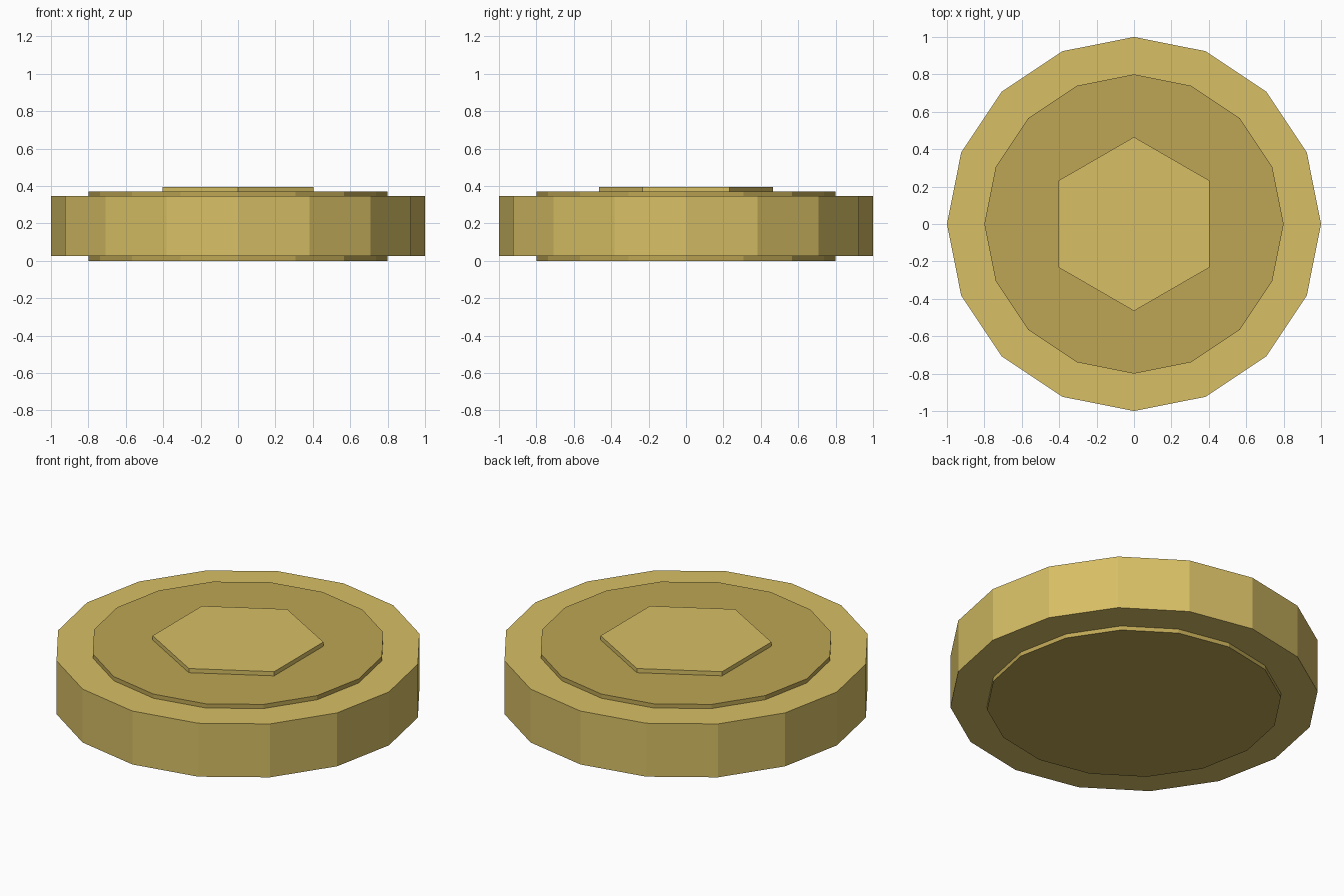
import bpy

if "Cube" in bpy.data.objects:
    bpy.data.objects.remove(bpy.data.objects["Cube"])


def material(name, color):
    mat = bpy.data.materials.new(name)
    mat.diffuse_color = (*color, 1)
    mat.use_nodes = True
    mat.node_tree.nodes["Principled BSDF"].inputs["Base Color"].default_value = mat.diffuse_color
    return mat


def prism(name, sides, radius, z0, z1, mat):
    bpy.ops.mesh.primitive_cylinder_add(
        vertices=sides, radius=radius, depth=z1 - z0,
        location=(0, 0, (z0 + z1) / 2))
    ob = bpy.context.object
    ob.name = name
    ob.data.materials.append(mat)
    return ob


gold = material("gold", (0.68, 0.52, 0.13))
dark_gold = material("dark_gold", (0.51, 0.38, 0.09))

# Thick outer body of the coin
prism("coin_rim", 16, 1.0, 0.025, 0.345, gold)
# Raised face, showing slightly on both sides
prism("coin_face", 16, 0.8, 0.0, 0.37, dark_gold)
# Hexagonal emblem on the top, corners towards front and back
prism("hexagon_emblem", 6, 0.465, 0.365, 0.395, gold)
